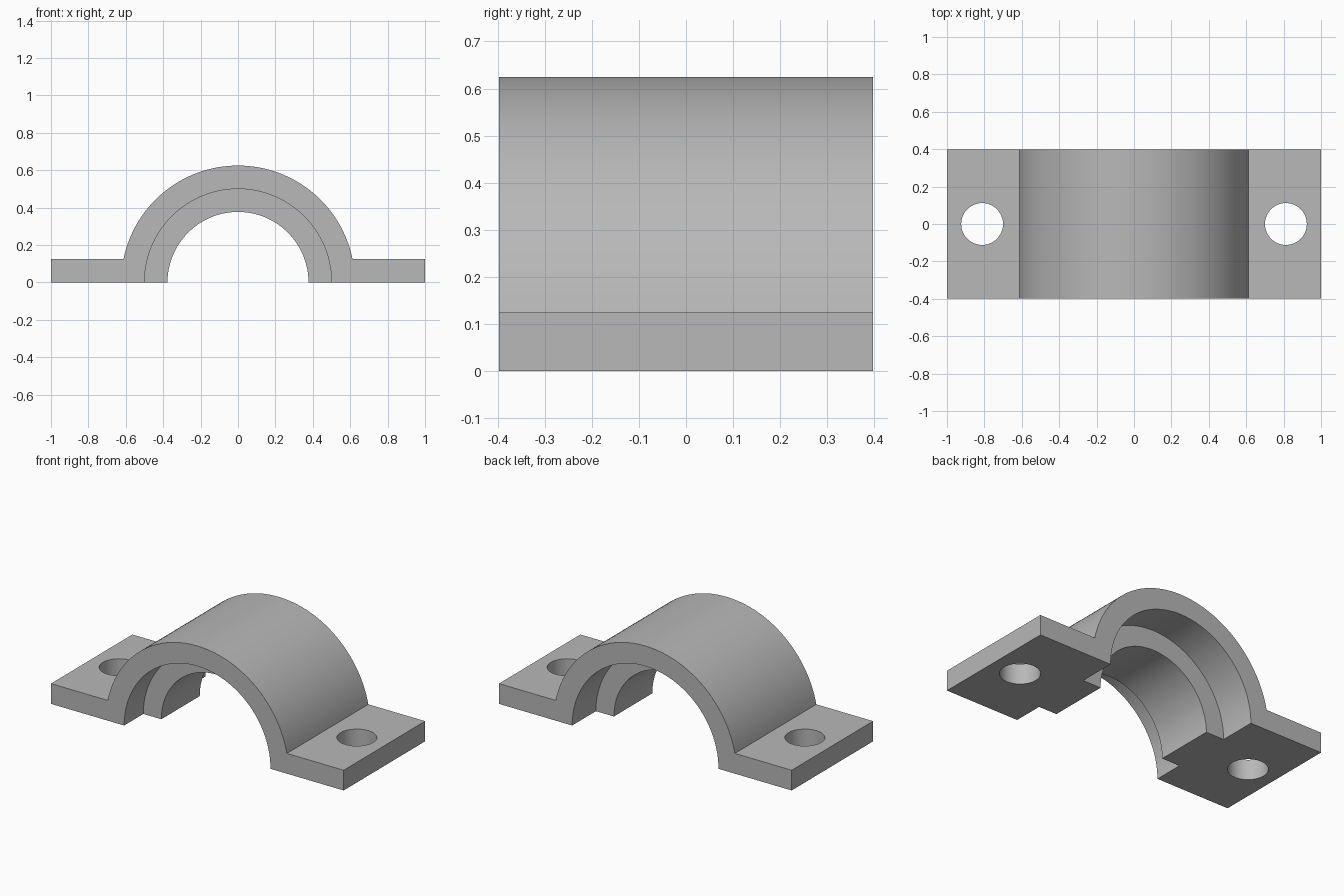
import bpy
import bmesh
from math import pi, sin, cos, asin, radians

cube = bpy.data.objects.get("Cube")
if cube:
    bpy.data.objects.remove(cube, do_unlink=True)

HALF_DEPTH = 0.397
FLANGE = 0.125            # flange thickness
OUTER, BORE, RIB = 0.625, 0.5, 0.377
RIB_FRONT, RIB_BACK = -0.21, 0.165
HOLE_X, HOLE_R = 0.812, 0.112

grey = bpy.data.materials.new("plain grey")
grey.use_nodes = True
colour = (0.48, 0.48, 0.48, 1)
grey.diffuse_color = colour
grey.node_tree.nodes["Principled BSDF"].inputs["Base Color"].default_value = colour


def arc(radius, start, end, steps=64):
    angles = [start + (end - start) * i / steps for i in range(steps + 1)]
    return [(radius * cos(a), radius * sin(a)) for a in angles]


def extrude_profile(name, points, y0, y1):
    """Solid from an x-z outline, running from y0 to y1."""
    bm = bmesh.new()
    face = bm.faces.new([bm.verts.new((x, y0, z)) for x, z in points])
    grown = bmesh.ops.extrude_face_region(bm, geom=[face])["geom"]
    verts = [v for v in grown if isinstance(v, bmesh.types.BMVert)]
    bmesh.ops.translate(bm, verts=verts, vec=(0, y1 - y0, 0))
    bmesh.ops.recalc_face_normals(bm, faces=bm.faces)
    mesh = bpy.data.meshes.new(name)
    bm.to_mesh(mesh)
    bm.free()
    obj = bpy.data.objects.new(name, mesh)
    bpy.context.collection.objects.link(obj)
    return obj


def cut(target, cutter):
    """Subtract the cutter and remove it."""
    cutter.hide_render = True
    mod = target.modifiers.new("cut", "BOOLEAN")
    mod.operation = "DIFFERENCE"
    mod.solver = "EXACT"
    mod.object = cutter
    bpy.ops.object.select_all(action="DESELECT")
    bpy.context.view_layer.objects.active = target
    target.select_set(True)
    bpy.ops.object.modifier_apply(modifier=mod.name)
    bpy.data.objects.remove(cutter, do_unlink=True)


# Arched cap with two flanges, bored to the rib radius
a = asin(FLANGE / OUTER)
outline = ([(1, 0), (1, FLANGE)] + arc(OUTER, a, pi - a)
           + [(-1, FLANGE), (-1, 0)] + arc(RIB, pi, 0))
cap = extrude_profile("bearing_cap", outline, -HALF_DEPTH, HALF_DEPTH)
cap.data.materials.append(grey)

# Wider bore at each end leaves the inner rib standing
bore = arc(BORE, 0, pi) + [(-BORE, -0.1), (BORE, -0.1)]
for y0, y1 in ((-0.5, RIB_FRONT), (RIB_BACK, 0.5)):
    cut(cap, extrude_profile("bore_cutter", bore, y0, y1))

# Bolt holes through the flanges
for side in (-1, 1):
    bpy.ops.mesh.primitive_cylinder_add(vertices=48, radius=HOLE_R, depth=0.5,
                                        location=(side * HOLE_X, 0, FLANGE / 2))
    cut(cap, bpy.context.object)

bpy.ops.object.shade_smooth_by_angle(angle=radians(30))
